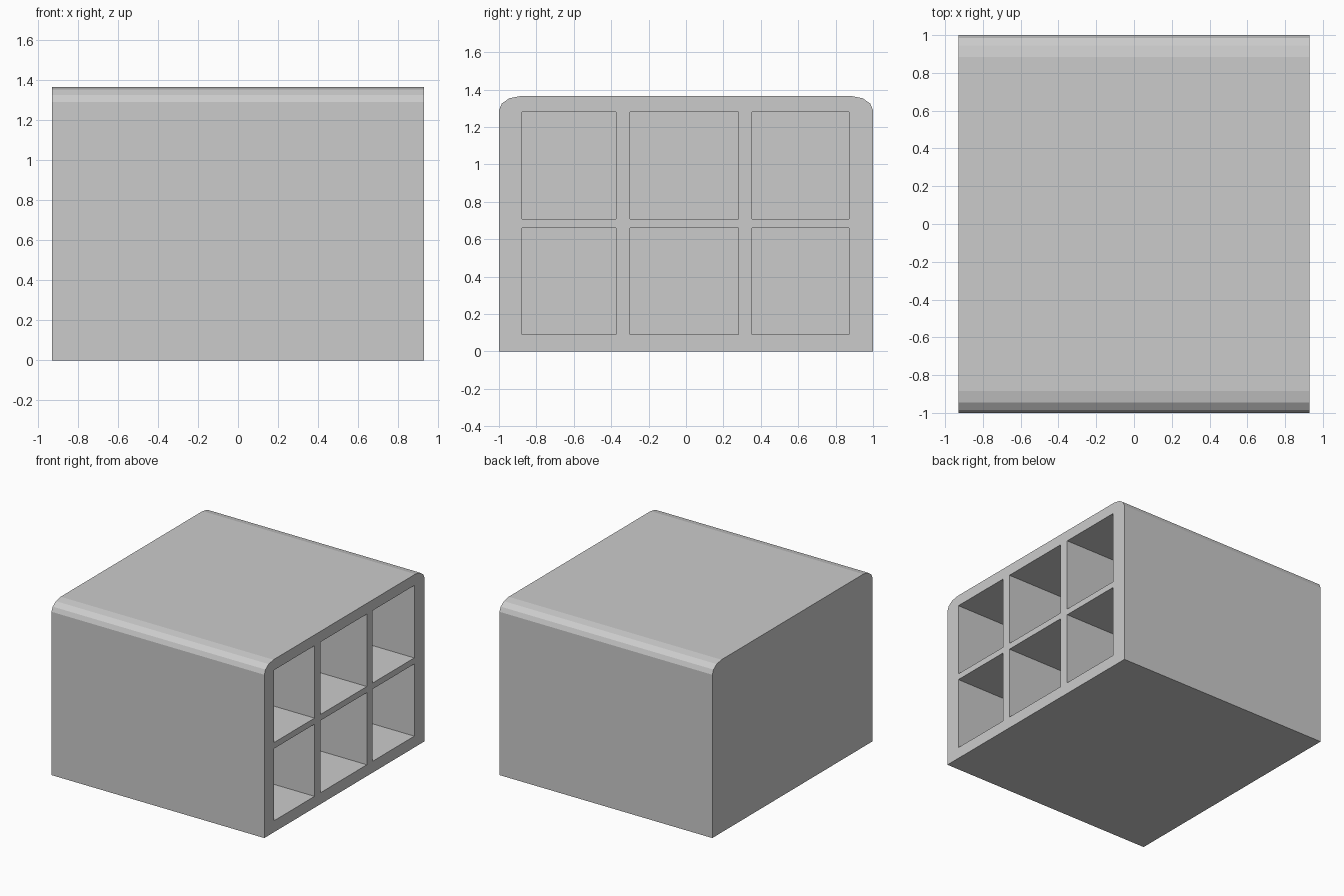
import bpy, bmesh

if "Cube" in bpy.data.objects:
    bpy.data.objects.remove(bpy.data.objects["Cube"])

HALF_X = 0.93
BACK_X = -0.85          # inner back wall of the compartments
COLUMNS = [(-0.877, -0.373), (-0.30, 0.28), (0.353, 0.872)]
ROWS = [(0.09, 0.66), (0.708, 1.28)]


def new_object(name, bm):
    bmesh.ops.recalc_face_normals(bm, faces=bm.faces)
    mesh = bpy.data.meshes.new(name)
    bm.to_mesh(mesh)
    bm.free()
    obj = bpy.data.objects.new(name, mesh)
    bpy.context.collection.objects.link(obj)
    return obj


def extrude_x(bm, outline, x0, x1):
    """Extrude a closed (y, z) outline from x0 to x1."""
    face = bm.faces.new([bm.verts.new((x0, y, z)) for y, z in outline])
    ext = bmesh.ops.extrude_face_region(bm, geom=[face], use_keep_orig=True)
    verts = [g for g in ext["geom"] if isinstance(g, bmesh.types.BMVert)]
    bmesh.ops.translate(bm, verts=verts, vec=(x1 - x0, 0, 0))


# Cabinet body: flat base, softened top edges
half = [(1, 0), (1, 1.29), (0.985, 1.325), (0.945, 1.353), (0.885, 1.365)]
outline = half + [(-y, z) for y, z in reversed(half)]
bm = bmesh.new()
extrude_x(bm, outline, -HALF_X, HALF_X)
cabinet = new_object("cubby_cabinet", bm)

# Six compartments opening on the right side
bm = bmesh.new()
for y0, y1 in COLUMNS:
    for z0, z1 in ROWS:
        extrude_x(bm, [(y0, z0), (y1, z0), (y1, z1), (y0, z1)], BACK_X, HALF_X + 0.1)
cutter = new_object("compartment_cutter", bm)
cutter.hide_render = True

cut = cabinet.modifiers.new("compartments", 'BOOLEAN')
cut.operation = 'DIFFERENCE'
cut.solver = 'EXACT'
cut.object = cutter

# Apply the cut and drop the helper
bpy.context.view_layer.objects.active = cabinet
cabinet.select_set(True)
bpy.ops.object.modifier_apply(modifier=cut.name)
bpy.data.objects.remove(cutter)
